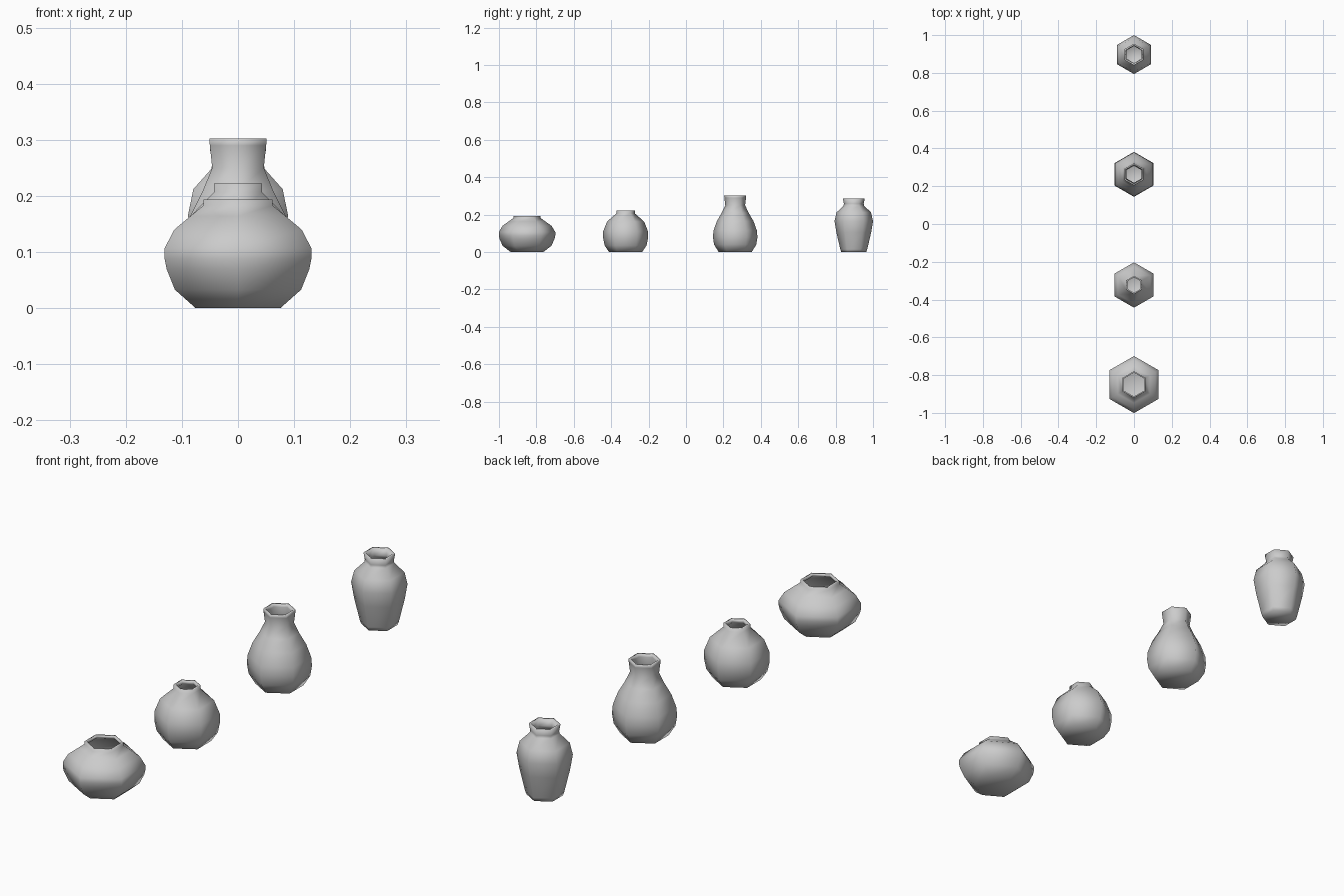
import bpy, bmesh, math
from mathutils import Vector

cube = bpy.data.objects.get("Cube")
if cube:
    bpy.data.objects.remove(cube, do_unlink=True)

SIDES = 6
WALL = 0.008

clay = bpy.data.materials.new("pale_grey_clay")
clay.use_nodes = True
grey = (0.6, 0.6, 0.6, 1)
clay.diffuse_color = grey
bsdf = next(n for n in clay.node_tree.nodes if n.type == "BSDF_PRINCIPLED")
bsdf.inputs["Base Color"].default_value = grey


def make_vase(name, y, profile):
    """Turn a (radius, height) profile into a hollow six-sided vase."""
    # outer wall upwards, then the inner wall back down to the floor
    inner = [(r - WALL, max(z, WALL)) for r, z in reversed(profile)]
    bm = bmesh.new()
    rings = []
    for r, z in profile + inner:
        ring = []
        for i in range(SIDES):
            a = math.pi / 2 + math.tau * i / SIDES
            ring.append(bm.verts.new(Vector((r * math.cos(a), r * math.sin(a), z))))
        rings.append(ring)
    for low, high in zip(rings, rings[1:]):
        for i in range(SIDES):
            j = (i + 1) % SIDES
            bm.faces.new((low[i], low[j], high[j], high[i]))
    # underside and inside floor
    bm.faces.new(rings[0][::-1])
    bm.faces.new(rings[-1])
    bmesh.ops.recalc_face_normals(bm, faces=bm.faces[:])
    for f in bm.faces:
        f.smooth = True
    mesh = bpy.data.meshes.new(name)
    bm.to_mesh(mesh)
    bm.free()
    mesh.materials.append(clay)
    obj = bpy.data.objects.new(name, mesh)
    obj.location.y = y
    bpy.context.collection.objects.link(obj)


# wide squat pot at the front
make_vase("squat_pot", -0.85, [
    (0.087, 0), (0.130, 0.033), (0.147, 0.070), (0.151, 0.088), (0.151, 0.107),
    (0.131, 0.140), (0.098, 0.164), (0.071, 0.183), (0.071, 0.194)])

# round pot with a small mouth
make_vase("round_pot", -0.323, [
    (0.088, 0), (0.112, 0.035), (0.120, 0.075), (0.120, 0.110),
    (0.099, 0.163), (0.049, 0.207), (0.049, 0.222)])

# pear-shaped vase with a flared neck
make_vase("necked_vase", 0.263, [
    (0.088, 0), (0.113, 0.040), (0.119, 0.080), (0.116, 0.115), (0.098, 0.165),
    (0.072, 0.210), (0.053, 0.250), (0.058, 0.290), (0.059, 0.302)])

# tall vase with high shoulders at the back
make_vase("shouldered_vase", 0.897, [
    (0.067, 0), (0.072, 0.015), (0.093, 0.105), (0.103, 0.165),
    (0.092, 0.212), (0.055, 0.248), (0.053, 0.258), (0.058, 0.285)])
